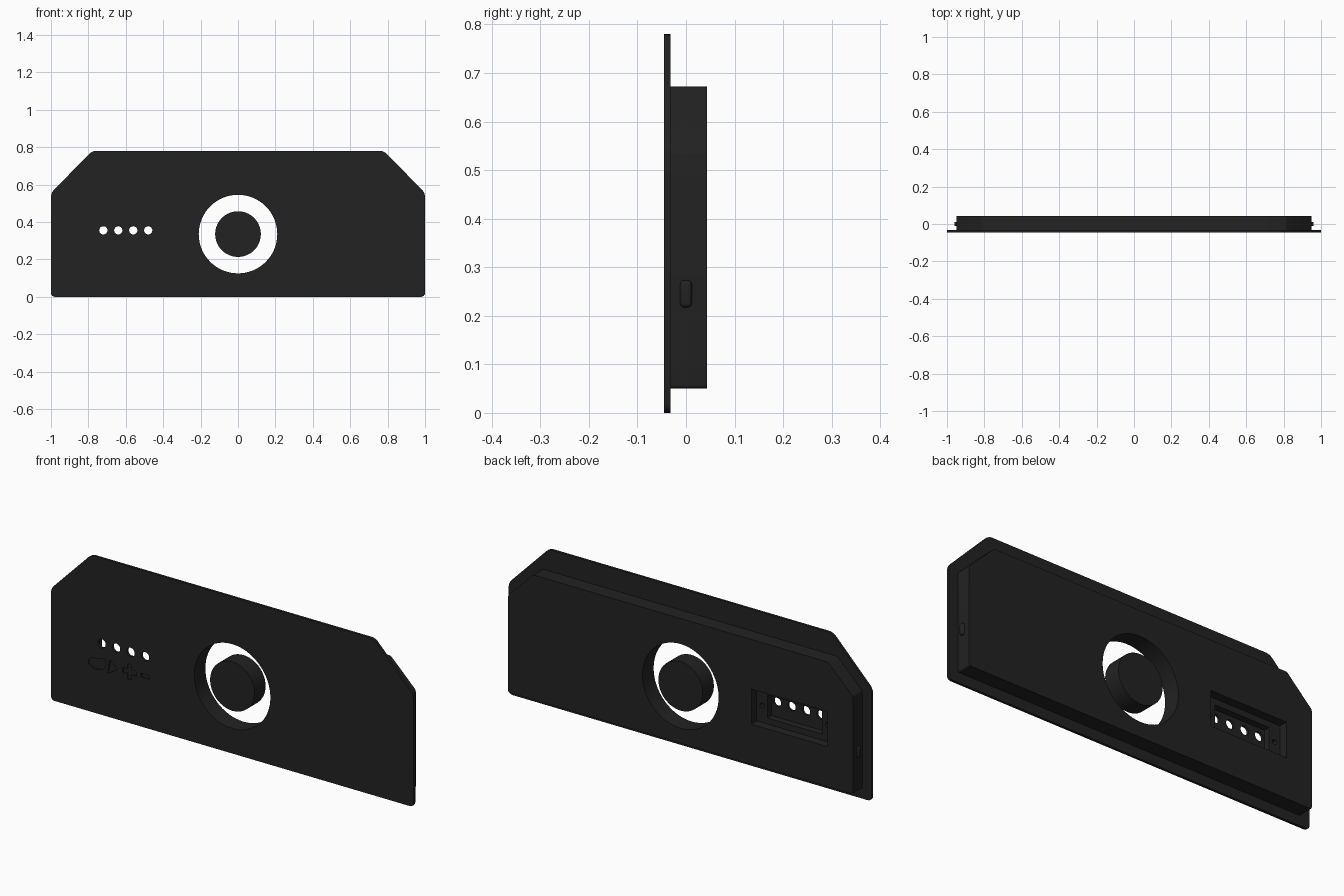
import bpy, bmesh, math

if "Cube" in bpy.data.objects:
    bpy.data.objects.remove(bpy.data.objects["Cube"])

black = bpy.data.materials.new("matte_black")
black.diffuse_color = (0.016, 0.016, 0.016, 1)
black.use_nodes = True
black.node_tree.nodes["Principled BSDF"].inputs["Base Color"].default_value = black.diffuse_color

FRONT, SEAM, BACK = -0.045, -0.032, 0.043   # depth layers
CENTRE_Z = 0.335                            # height of the round opening


def prism(name, pts, y0, y1, radius=0.0):
    """Extrude an (x, z) outline from y0 to y1, optionally rounding its corners."""
    bm = bmesh.new()
    face = bm.faces.new([bm.verts.new((x, y0, z)) for x, z in pts])
    ext = bmesh.ops.extrude_face_region(bm, geom=[face])
    for v in ext["geom"]:
        if isinstance(v, bmesh.types.BMVert):
            v.co.y = y1
    if radius:
        edges = [e for e in bm.edges if abs(e.verts[0].co.y - e.verts[1].co.y) > 1e-6]
        bmesh.ops.bevel(bm, geom=edges, offset=radius, segments=4, profile=0.5,
                        affect='EDGES')
    bmesh.ops.recalc_face_normals(bm, faces=bm.faces)
    me = bpy.data.meshes.new(name)
    bm.to_mesh(me)
    bm.free()
    me.materials.append(black)
    ob = bpy.data.objects.new(name, me)
    bpy.context.collection.objects.link(ob)
    return ob


def circle(x, z, r, n=64):
    return [(x + r * math.cos(2 * math.pi * i / n), z + r * math.sin(2 * math.pi * i / n))
            for i in range(n)]


def rect(x0, x1, z0, z1):
    return [(x0, z0), (x1, z0), (x1, z1), (x0, z1)]


def shield(w, top_w, z0, z_side, z_top):
    return [(-w, z0), (w, z0), (w, z_side), (top_w, z_top), (-top_w, z_top), (-w, z_side)]


def activate(ob):
    bpy.ops.object.select_all(action='DESELECT')
    ob.select_set(True)
    bpy.context.view_layer.objects.active = ob


def cut(ob, pts, y0, y1):
    cutter = prism("cutter", pts, y0, y1)
    cutter.hide_render = True
    mod = ob.modifiers.new("cut", 'BOOLEAN')
    mod.operation, mod.solver, mod.object = 'DIFFERENCE', 'EXACT', cutter
    activate(ob)
    bpy.ops.object.modifier_apply(modifier=mod.name)
    bpy.data.objects.remove(cutter)


def smooth(ob):
    activate(ob)
    bpy.ops.object.shade_smooth_by_angle(angle=math.radians(30))


# Front plate with round opening and indicator holes
plate = prism("front_plate", shield(1.0, 0.78, 0.0, 0.555, 0.78), FRONT, SEAM, 0.02)
cut(plate, circle(0, CENTRE_Z, 0.21), -0.1, 0.1)
for i in range(4):
    cut(plate, circle(-0.72 + 0.08 * i, 0.355, 0.022, 32), -0.1, 0.1)

# Engraved symbols under the indicator holes
drop = [(-0.75 + 0.045 * math.cos(a), 0.247 + 0.028 * math.sin(a))
        for a in (math.radians(80 + 20 * i) for i in range(13))]
drop += [(-0.697, 0.25), (-0.70, 0.283)]
arrow = [(-0.688, 0.215), (-0.632, 0.25), (-0.675, 0.285)]
a, b, px, pz = 0.012, 0.038, -0.567, 0.255
plus = [(px + x, pz + z) for x, z in
        [(-a, -b), (a, -b), (a, -a), (b, -a), (b, a), (a, a),
         (a, b), (-a, b), (-a, a), (-b, a), (-b, -a), (-a, -a)]]
minus = rect(-0.503, -0.457, 0.246, 0.266)
for symbol in (drop, arrow, plus, minus):
    cut(plate, symbol, -0.1, FRONT + 0.006)
smooth(plate)

# Rear body with opening and stepped pocket behind the indicator holes
body = prism("rear_body", shield(0.95, 0.812, 0.05, 0.537, 0.672), SEAM, BACK, 0.008)
cut(body, circle(0, CENTRE_Z, 0.21), -0.1, 0.1)
cut(body, rect(-0.81, -0.39, 0.25, 0.425), 0.0, 0.1)
cut(body, rect(-0.75, -0.45, 0.28, 0.395), -0.1, 0.1)
for x in (-0.78, -0.42):
    cut(body, circle(x, CENTRE_Z, 0.012, 16), -0.02, 0.1)
smooth(body)

# Round core standing in the opening
smooth(prism("centre_core", circle(0, CENTRE_Z, 0.122), FRONT, BACK))

# Snap bumps on both ends of the body
for side, name in ((-1, "left_snap_bump"), (1, "right_snap_bump")):
    x0, x1 = sorted((side * 0.94, side * 0.961))
    bump = prism(name, rect(x0, x1, 0.217, 0.273), -0.012, 0.012)
    mod = bump.modifiers.new("round", 'BEVEL')
    mod.width, mod.segments = 0.008, 3
    activate(bump)
    bpy.ops.object.modifier_apply(modifier=mod.name)
    smooth(bump)
